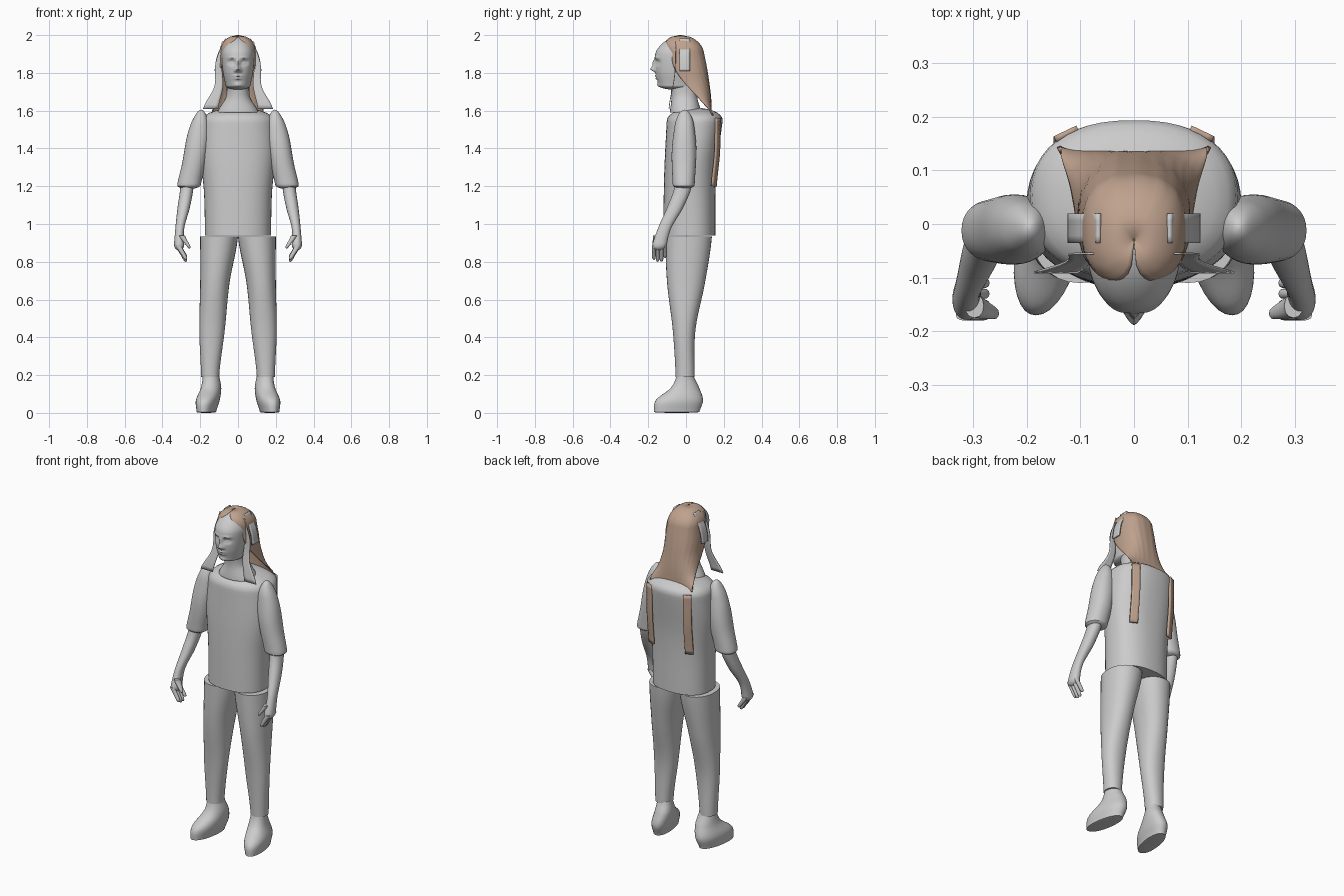
import bpy
import math

if "Cube" in bpy.data.objects:
    bpy.data.objects.remove(bpy.data.objects["Cube"])


def material(name, colour):
    mat = bpy.data.materials.new(name)
    mat.use_nodes = True
    mat.diffuse_color = colour
    mat.node_tree.nodes["Principled BSDF"].inputs["Base Color"].default_value = colour
    return mat


GREY = material("pale grey", (0.6, 0.6, 0.6, 1))
BROWN = material("hair brown", (0.52, 0.36, 0.27, 1))
built = []


def curve(t, values):
    """Smooth curve through evenly spaced values, for t from 0 to 1."""
    last = len(values) - 1
    i = min(int(t * last), last - 1)
    f = t * last - i
    before, start, end, after = (values[max(0, min(last, i + k))] for k in (-1, 0, 1, 2))
    leave, arrive = (end - before) / 2, (after - start) / 2
    ease = f * f * (3 - 2 * f)
    return (start + (end - start) * ease
            + leave * f * (1 - f) ** 2 - arrive * f * f * (1 - f))


def power(value, exponent):
    return math.copysign(abs(value) ** exponent, value)


def dome(distance, length):
    """Scale that closes a shape in a quarter circle near its end."""
    if distance >= length:
        return 1
    return max(0.02, math.sqrt(1 - (1 - distance / length) ** 2))


def make(name, verts, faces, mat):
    mesh = bpy.data.meshes.new(name)
    mesh.from_pydata(verts, [], faces)
    mesh.materials.append(mat)
    obj = bpy.data.objects.new(name, mesh)
    bpy.context.collection.objects.link(obj)
    built.append(obj)
    return obj


def loft(name, bottom, top, inner, outer, front, back, side=1, rows=32, around=32,
         boxy=0.92, round_top=0, round_bottom=0, twist=0, sculpt=None):
    """Stack ovals upward; each edge of the outline follows its own curve."""
    verts, faces = [], []
    for r in range(rows + 1):
        t = (1 - math.cos(math.pi * r / rows)) / 2
        x0, x1, y0, y1 = (curve(t, edge) for edge in (inner, outer, front, back))
        scale = dome(1 - t, round_top) * dome(t, round_bottom) / 2
        z = bottom + (top - bottom) * t
        for k in range(around):
            angle = math.tau * k / around
            across = power(math.cos(angle), boxy) * (x1 - x0) * scale
            depth = power(math.sin(angle), boxy) * (y1 - y0) * scale
            x, y = (x0 + x1) / 2 + across - twist * depth, (y0 + y1) / 2 + depth
            if sculpt and depth < 0:
                y -= sculpt(abs(x), z)
            verts.append((x * side, y, z))
    for r in range(rows):
        for k in range(around):
            a, b = r * around + k, r * around + (k + 1) % around
            faces.append((a, b, b + around, a + around))
    faces.append(tuple(reversed(range(around))))
    faces.append(tuple(range(rows * around, len(verts))))
    if side < 0:
        faces = [face[::-1] for face in faces]
    return make(name, verts, faces, GREY)


def centred(name, bottom, top, half, front, back, **options):
    return loft(name, bottom, top, [-h for h in half], half, front, back, **options)


def sheet(name, point, mat, thick, across=4, down=16):
    """Thin sheet through point(u, v), with u across and v downward."""
    verts = [point(k / across, r / down) for r in range(down + 1) for k in range(across + 1)]
    wide = across + 1
    faces = []
    for r in range(down):
        for k in range(across):
            a = r * wide + k
            faces.append((a, a + 1, a + 1 + wide, a + wide))
    solid = make(name, verts, faces, mat).modifiers.new("thickness", "SOLIDIFY")
    solid.thickness = thick
    solid.offset = 0


def mix(start, end, amount):
    return start + (end - start) * amount


# Facial relief: centre x, height, width, tallness, push
FEATURES = {
    "nose tip": (0, 1.82, .013, .014, .026),
    "nose bridge": (0, 1.85, .009, .02, .014),
    "nostril": (.013, 1.812, .008, .008, .009),
    "eye socket": (.034, 1.855, .018, .013, -.016),
    "eyeball": (.034, 1.853, .011, .007, .009),
    "brow": (.034, 1.88, .024, .007, .005),
    "upper lip": (0, 1.784, .022, .006, .008),
    "lower lip": (0, 1.77, .02, .006, .008),
    "chin": (0, 1.735, .02, .012, .008),
}


def face_relief(x, z):
    return sum(push * math.exp(-((x - cx) / wide) ** 2 - ((z - cz) / tall) ** 2)
               for cx, cz, wide, tall, push in FEATURES.values())


# Shirt, neck and head
centred("shirt_body", .94, 1.615, (.175, .18, .2, .19), (-.12, -.115, -.1),
        (.155, .16, .2), boxy=.85, around=48, round_top=.1)
centred("neck", 1.59, 1.75, (.11, .065, .06), (-.085, -.077, -.085), (.08, .06, .06))
centred("head", 1.71, 1.993, (.062, .08, .087, .08), (-.14, -.16, -.163, -.14),
        (.05, .065, .08, .06), rows=80, around=96, round_top=.35, round_bottom=.08,
        sculpt=face_relief)


# Limbs and loose hair, built once for each side
def build_side(label, side):
    def limb(part, *shape, **options):
        loft(label + "_" + part, *shape, side=side, **options)

    limb("trouser_leg", .19, .935, (.1, .07, .045, 0), (.195, .205, .2, .2),
         (-.055, -.07, -.1, -.11), (.045, .05, .1, .137))
    limb("foot", 0, .2, (.12, .1, .09, .1), (.215, .22, .195, .185),
         (-.17, -.16, -.08, -.05), (.07, .09, .07, .04), twist=.14, round_bottom=.02)
    limb("sleeve", 1.185, 1.605, (.2, .17, .15, .16), (.325, .295, .27, .23),
         (-.07, -.075, -.05), (.045, .055, .035), round_top=.2, round_bottom=.05)
    limb("forearm", .86, 1.2, (.283, .285, .255, .235), (.34, .332, .32, .305),
         (-.185, -.15, -.1, -.06), (-.105, -.08, -.015, .03), round_bottom=.1)
    for finger, tip in enumerate((.81, .8, .8, .82)):
        y = mix(-.17, -.11, finger / 3)
        limb(f"finger_{finger + 1}", tip, .89, (.265, .3), (.287, .332),
             (y - .01, y - .01), (y + .01, y + .01),
             rows=12, around=12, round_bottom=.2)
    limb("thumb", .87, .94, (.248, .28), (.265, .315), (-.178, -.175), (-.158, -.13),
         rows=12, around=12, round_bottom=.2)

    def strand(u, v):
        x = mix(curve(v, (.07, .085, .08, .105)), curve(v, (.085, .12, .125, .185)), u)
        return side * x, curve(v, (-.055, -.06, -.09)), mix(1.965, 1.61, v)

    def panel(u, v):
        return side * curve(v, (.065, .105, .12)), mix(-.035, .02, u), mix(1.98, 1.81, v)

    def strip(u, v):
        y = curve(v, (.178, .175, .158)) - .02 * u
        return side * mix(.105, .147, u), y, mix(1.56, 1.2, v)

    sheet(label + "_front_strand", strand, GREY, .004)
    sheet(label + "_side_panel", panel, GREY, .008)
    sheet(label + "_back_strip", strip, BROWN, .012)


build_side("left", 1)
build_side("right", -1)


# Long hair wraps the crown, opens around the face and hangs down the back
def hair(u, v):
    crown = dome(v, .2)
    angle = curve(v, (math.pi, 2.35, 2.1, 1.75, 1.55, 1.55)) * (2 * u - 1)
    groove = 1 + .012 * math.sin(u * 76)
    x = curve(v, (.094, .094, .1, .104, .117, .14)) * power(math.sin(angle), .8)
    depth = curve(v, (.105, .1, .107, .1, .06, -.012)) * power(math.cos(angle), .8)
    centre = curve(v, (-.03, -.01, 0, .02, .07, .145))
    return x * crown, centre + depth * crown * groove, mix(1.997, 1.575, v)


sheet("long_hair", hair, BROWN, .007, across=40, down=48)

# Smooth shading with sharp hems
bpy.ops.object.select_all(action="DESELECT")
for obj in built:
    obj.select_set(True)
bpy.context.view_layer.objects.active = built[0]
bpy.ops.object.shade_smooth_by_angle(angle=math.radians(40))
